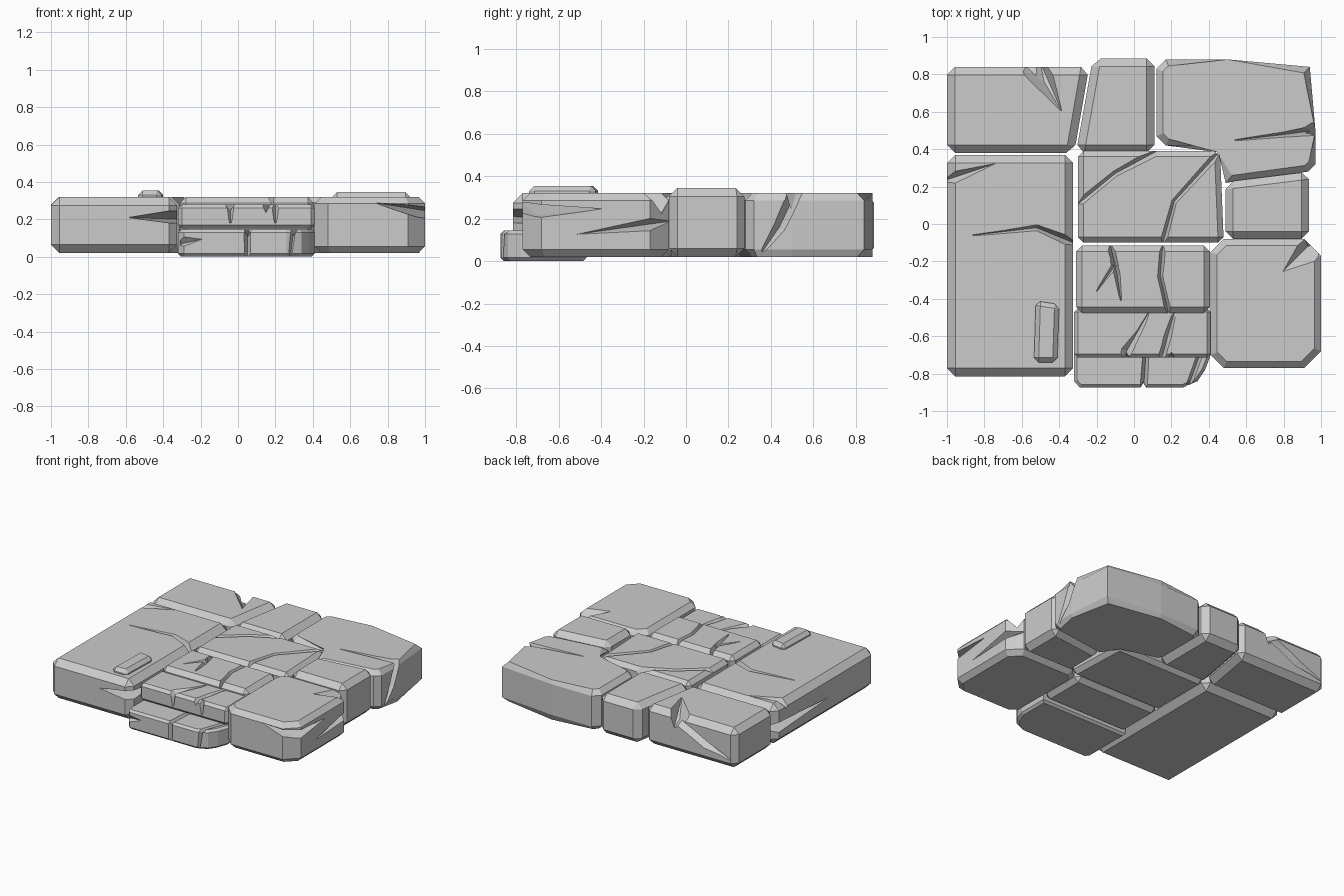
import bpy, bmesh
from mathutils import Vector

if "Cube" in bpy.data.objects:
    bpy.data.objects.remove(bpy.data.objects["Cube"])


def finish(name, bm):
    bmesh.ops.recalc_face_normals(bm, faces=bm.faces[:])
    me = bpy.data.meshes.new(name)
    bm.to_mesh(me)
    bm.free()
    ob = bpy.data.objects.new(name, me)
    bpy.context.scene.collection.objects.link(ob)
    return ob


def wedge(points):
    # convex cutter for chips
    bm = bmesh.new()
    for p in points:
        bm.verts.new(p)
    r = bmesh.ops.convex_hull(bm, input=bm.verts[:])
    junk = {g for g in r["geom_interior"] + r["geom_unused"]
            if isinstance(g, bmesh.types.BMVert)}
    bmesh.ops.delete(bm, geom=list(junk), context='VERTS')
    return finish("chip_cutter", bm)


def crack(path, normal=(0, 0, 1)):
    # V-shaped groove along a path of (point, half width, depth)
    n = Vector(normal)
    pts = [Vector(p) for p, w, d in path]
    bm = bmesh.new()
    rings = []
    for i, (p, w, d) in enumerate(path):
        along = pts[min(i + 1, len(pts) - 1)] - pts[max(i - 1, 0)]
        side = along.cross(n).normalized()
        c, out = pts[i], n * 0.03
        k = w * (1 + 0.03 / d)
        rings.append([bm.verts.new(v) for v in (c + side * k + out, c - side * k + out, c - n * d)])
    for a, b in zip(rings, rings[1:]):
        for i in range(3):
            j = (i + 1) % 3
            bm.faces.new((a[i], a[j], b[j], b[i]))
    bm.faces.new(rings[0])
    bm.faces.new(rings[-1][::-1])
    bmesh.ops.triangulate(bm, faces=bm.faces[:])
    return finish("crack_cutter", bm)


def stone(name, outline, z0, z1, bevel, corners=True, cutters=()):
    # bevelled prism with cracks and chips removed
    bm = bmesh.new()
    low = [bm.verts.new((x, y, z0)) for x, y in outline]
    high = [bm.verts.new((x, y, z1)) for x, y in outline]
    n = len(outline)
    bm.faces.new(low[::-1])
    bm.faces.new(high)
    for i in range(n):
        j = (i + 1) % n
        bm.faces.new((low[i], low[j], high[j], high[i]))
    edges = [e for e in bm.edges
             if corners or abs(e.verts[0].co.z - e.verts[1].co.z) < 1e-4]
    bmesh.ops.bevel(bm, geom=edges, offset=bevel, segments=1, profile=0.5,
                    affect='EDGES', clamp_overlap=True)
    ob = finish(name, bm)
    for c in cutters:
        m = ob.modifiers.new("cut", 'BOOLEAN')
        m.operation, m.solver, m.object = 'DIFFERENCE', 'EXACT', c
    if cutters:
        dg = bpy.context.evaluated_depsgraph_get()
        me = bpy.data.meshes.new_from_object(ob.evaluated_get(dg))
        ob.modifiers.clear()
        ob.data = me
        for c in cutters:
            bpy.data.objects.remove(c)
    return ob


def box(x0, x1, y0, y1):
    return [(x0, y0), (x1, y0), (x1, y1), (x0, y1)]


T = 0.32
# back row
stone("back_left_stone", [(-1, .38), (-.32, .38), (-.24, .84), (-1, .84)], .02, T, .043, cutters=[
    wedge([(-.67, .86, .34), (-.44, .86, .34), (-.38, .59, .325), (-.5, .86, .2), (-.48, .76, .24)]),
    crack([((-.5, .84, .27), .03, .05), ((-.75, .84, .15), .03, .04), ((-.95, .84, .09), .004, .01)], (0, 1, 0))])
stone("back_middle_stone", [(-.31, .38), (.11, .38), (.11, .885), (-.22, .885)], .02, T, .043)
stone("back_right_stone", [(.12, .47), (.17, .42), (.46, .42), (.49, .38), (.49, .22), (.93, .28),
                           (.97, .32), (.97, .5), (.94, .84), (.5, .88), (.17, .88), (.12, .83)],
      .02, T, .035, False, [
    crack([((.54, .448, T), .003, .01), ((.8, .478, T), .014, .04), ((1, .505, T), .03, .09)]),
    crack([((.97, .52, .33), .035, .06), ((.965, .44, .16), .025, .04), ((.97, .35, .03), .004, .01)], (1, 0, 0))])
# middle row
stone("right_middle_stone", [(.49, -.08), (.935, -.08), (.935, .28), (.49, .225)], .02, .345, .04)
stone("centre_stone", [(-.3, -.1), (.48, -.1), (.46, .39), (-.3, .39)], .02, T, .03, cutters=[
    crack([((-.32, .09, T), .018, .03), ((-.1, .27, T), .016, .03), ((.16, .41, T), .025, .05)]),
    crack([((.15, -.12, T), .018, .04), ((.215, .12, T), .014, .03), ((.48, .41, T), .02, .04)])])
# long left slab and its raised chip
stone("left_stone", box(-1, -.325, -.815, .37), .02, T, .045, cutters=[
    crack([((-.86, -.06, T), .003, .01), ((-.52, -.02, T), .016, .035), ((-.3, -.11, T), .03, .08)]),
    wedge([(-1.03, .17, .34), (-1.03, .28, .34), (-.72, .33, .325), (-1.02, .23, .25)]),
    wedge([(-.6, -.83, .21), (-.3, -.84, .26), (-.3, -.84, .17), (-.3, -.45, .2), (-.42, -.76, .2)]),
    wedge([(-1.02, .4, .2), (-1.02, .4, .1), (-1.02, -.4, .15), (-.9, .4, .15)])])
stone("raised_chip", [(-.535, -.74), (-.41, -.74), (-.4, -.43), (-.525, -.41)], .27, .355, .025)
# front right block
stone("front_right_stone", [(.41, -.7), (.48, -.77), (.91, -.77), (1, -.68), (1, -.17), (.91, -.08),
                            (.48, -.08), (.41, -.15)], .02, T, .035, False, [
    wedge([(.79, -.26, .325), (.9, -.05, .34), (1.02, -.2, .34), (.93, -.12, .22), (1.02, -.08, .24)]),
    wedge([(1.01, -.56, .12), (1.02, -.07, .23), (1.02, -.07, .14), (.9, -.06, .19)]),
    wedge([(.72, -.79, .29), (1.02, -.76, .27), (1.02, -.76, .19), (1.01, -.38, .245), (.94, -.7, .22)])])
# stair
stone("top_step", box(-.31, .405, -.475, -.115), .02, T, .032, cutters=[
    crack([((-.13, -.1, T), .02, .05), ((-.1, -.22, T), .018, .04), ((-.2, -.36, T), .002, .01)]),
    crack([((-.11, -.19, T), .018, .04), ((-.09, -.27, T), .016, .035), ((-.07, -.41, T), .002, .01)]),
    crack([((.155, -.1, T), .016, .04), ((.14, -.28, T), .014, .03), ((.19, -.5, T), .018, .05)])])
stone("middle_step", box(-.32, .41, -.715, -.45), .15, .28, .02, cutters=[
    crack([((.08, -.47, .28), .003, .01), ((-.04, -.68, .28), .03, .03), ((-.05, -.75, .28), .035, .06)]),
    crack([((.22, -.46, .28), .02, .01), ((.18, -.6, .28), .02, .025), ((.14, -.75, .28), .025, .05)]),
    crack([((-.04, -.715, .28), .02, .03), ((-.04, -.715, .18), .004, .01)], (0, -1, 0)),
    crack([((.2, -.715, .28), .02, .03), ((.2, -.715, .18), .004, .01)], (0, -1, 0))])
stone("lower_step", [(-.32, -.84), (-.29, -.875), (.26, -.875), (.34, -.84), (.38, -.78), (.41, -.7),
                     (.41, -.47), (-.32, -.47)], 0, .145, .016, False, [
    crack([((.07, -.6, .145), .014, .03), ((.05, -.9, .145), .02, .04)]),
    crack([((.05, -.875, .16), .018, .03), ((.05, -.875, -.02), .015, .025)], (0, -1, 0)),
    crack([((.37, -.65, .145), .016, .03), ((.28, -.9, .145), .016, .035)]),
    crack([((.3, -.865, .16), .016, .03), ((.28, -.87, .0), .008, .02)], (0, -1, 0)),
    wedge([(-.34, -.89, .13), (-.34, -.89, .03), (-.16, -.885, .1), (-.3, -.84, .07)])])
